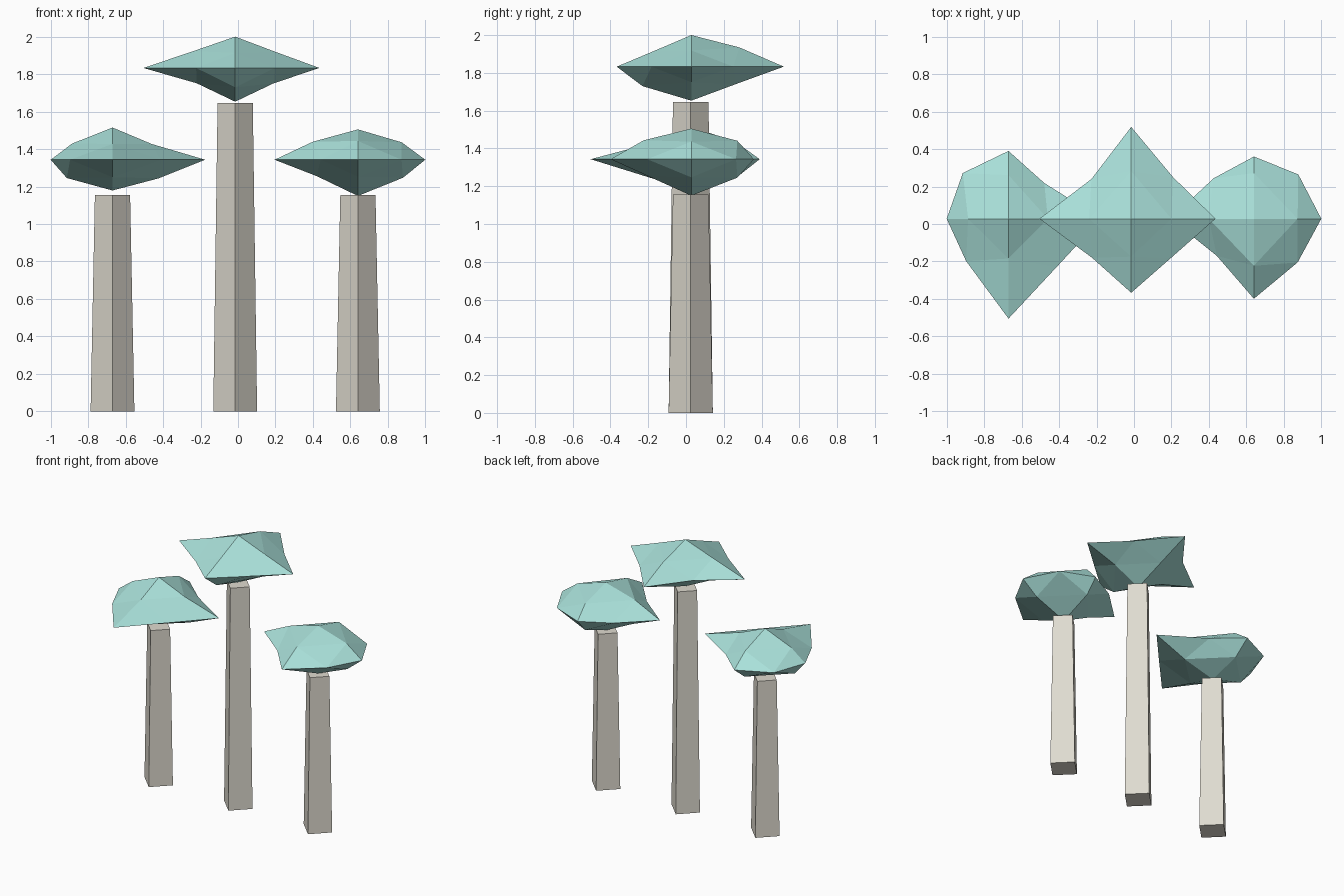
import bpy, bmesh, math
from mathutils import Vector

if "Cube" in bpy.data.objects:
    bpy.data.objects.remove(bpy.data.objects["Cube"])


def material(name, rgb):
    m = bpy.data.materials.new(name)
    m.diffuse_color = (*rgb, 1)
    m.use_nodes = True
    m.node_tree.nodes["Principled BSDF"].inputs["Base Color"].default_value = m.diffuse_color
    return m


BARK = material("pale_bark", (0.74, 0.71, 0.63))
LEAF = material("teal_leaf", (0.40, 0.75, 0.70))


def finish(bm, name, mat, location):
    bmesh.ops.recalc_face_normals(bm, faces=bm.faces[:])
    mesh = bpy.data.meshes.new(name)
    bm.to_mesh(mesh)
    bm.free()
    mesh.materials.append(mat)
    obj = bpy.data.objects.new(name, mesh)
    obj.location = location
    bpy.context.collection.objects.link(obj)


def trunk(name, x, y, height):
    # four-sided tapered post, corners pointing along the axes
    bm = bmesh.new()
    rings = [[bm.verts.new((r * math.cos(i * math.pi / 2), r * math.sin(i * math.pi / 2), z))
              for i in range(4)] for r, z in ((0.117, 0), (0.094, height))]
    for ring in rings:
        bm.faces.new(ring)
    for i in range(4):
        j = (i + 1) % 4
        bm.faces.new((rings[0][i], rings[0][j], rings[1][j], rings[1][i]))
    finish(bm, name, BARK, (x, y, 0))


AXES = {"+x": (1, 0, 0), "-x": (-1, 0, 0), "+y": (0, 1, 0),
        "-y": (0, -1, 0), "+z": (0, 0, 1), "-z": (0, 0, -1)}
RING = ["+x", "+y", "-x", "-y"]


def canopy(name, location, tips, diagonals, upper, lower):
    # flattened octahedron split once, every point at its own radius
    bm = bmesh.new()
    points = {}

    def add(key, radius):
        d = sum((Vector(AXES[k]) for k in key), Vector()).normalized() * radius
        points[key] = bm.verts.new((d.x, d.y, d.z * 0.4))

    for k, r in zip(RING + ["+z", "-z"], tips):
        add(frozenset([k]), r)
    for i, k in enumerate(RING):
        add(frozenset([k, RING[(i + 1) % 4]]), diagonals[i])
        add(frozenset([k, "+z"]), upper[i])
        add(frozenset([k, "-z"]), lower[i])

    # four triangles per octant
    for i, a in enumerate(RING):
        b = RING[(i + 1) % 4]
        for c in ("+z", "-z"):
            ab, bc, ca = (points[frozenset(p)] for p in ((a, b), (b, c), (c, a)))
            va, vb, vc = (points[frozenset([p])] for p in (a, b, c))
            for tri in ((va, ab, ca), (vb, bc, ab), (vc, ca, bc), (ab, bc, ca)):
                bm.faces.new(tri)
    finish(bm, name, LEAF, location)


# centre tree
trunk("centre_trunk", -0.015, 0.025, 1.645)
canopy("centre_canopy", (-0.015, 0.028, 1.833),
       tips=(0.45, 0.49, 0.49, 0.395, 0.418, 0.45),
       diagonals=(0.315, 0.30, 0.295, 0.298),
       upper=(0.304, 0.36, 0.317, 0.286),
       lower=(0.29, 0.33, 0.29, 0.365))

# left tree
trunk("left_trunk", -0.67, 0.025, 1.155)
canopy("left_canopy", (-0.67, 0.028, 1.343),
       tips=(0.495, 0.362, 0.33, 0.533, 0.43, 0.41),
       diagonals=(0.27, 0.345, 0.32, 0.364),
       upper=(0.297, 0.33, 0.305, 0.30),
       lower=(0.35, 0.34, 0.345, 0.33))

# right tree
trunk("right_trunk", 0.64, 0.025, 1.155)
canopy("right_canopy", (0.64, 0.028, 1.343),
       tips=(0.36, 0.332, 0.445, 0.427, 0.405, 0.483),
       diagonals=(0.335, 0.305, 0.28, 0.33),
       upper=(0.33, 0.345, 0.34, 0.355),
       lower=(0.34, 0.345, 0.31, 0.32))
